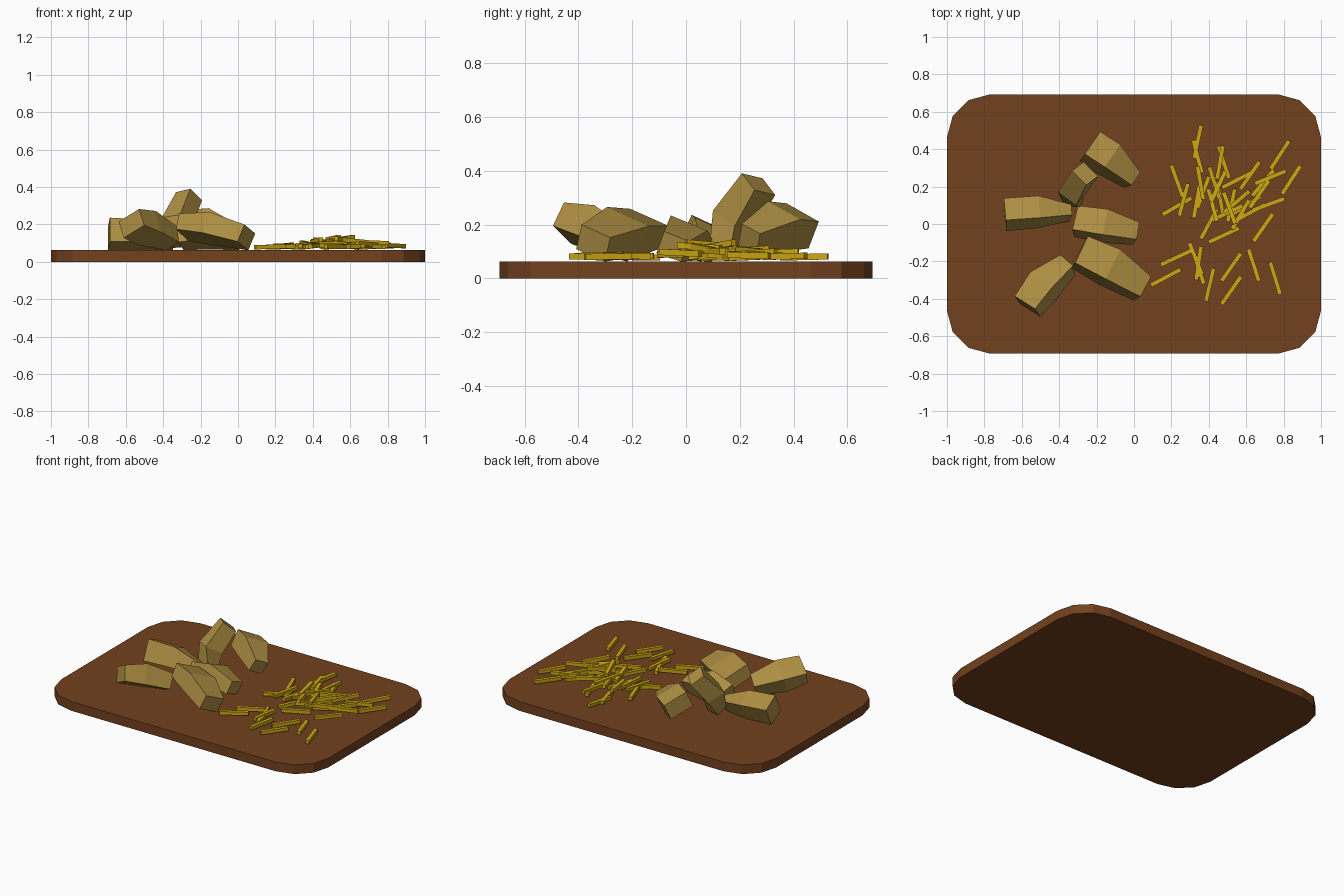
import bpy, bmesh, math, random
from mathutils import Vector, Matrix

if "Cube" in bpy.data.objects:
    bpy.data.objects.remove(bpy.data.objects["Cube"])

random.seed(4)

def material(name, rgb):
    m = bpy.data.materials.new(name)
    m.diffuse_color = (*rgb, 1)
    m.use_nodes = True
    m.node_tree.nodes["Principled BSDF"].inputs["Base Color"].default_value = m.diffuse_color
    return m

def finish(name, bm, mat):
    bmesh.ops.recalc_face_normals(bm, faces=bm.faces)
    me = bpy.data.meshes.new(name)
    bm.to_mesh(me)
    bm.free()
    me.materials.append(mat)
    ob = bpy.data.objects.new(name, me)
    bpy.context.collection.objects.link(ob)
    return ob

wood = material("wood", (.17, .053, .013))
skin = material("wedge_skin", (.42, .27, .055))
gold = material("stick_gold", (.62, .39, .006))
TOP = 0.062

# Serving board: rounded rectangle with three segments per corner
bm = bmesh.new()
R, ring = 0.23, []
for cx, cy, start in ((1, 1, 0), (-1, 1, 90), (-1, -1, 180), (1, -1, 270)):
    for i in range(4):
        a = math.radians(start + 30 * i)
        ring.append(bm.verts.new((cx * (1 - R) + R * math.cos(a),
                                  cy * (.693 - R) + R * math.sin(a), 0)))
base = bm.faces.new(ring)
ext = bmesh.ops.extrude_face_region(bm, geom=[base], use_keep_orig=True)
for v in ext["geom"]:
    if isinstance(v, bmesh.types.BMVert):
        v.co.z = TOP
finish("board", bm, wood)

# Chunky bent wedges: rectangular sections swept along a three-point spine
def wedge(name, spine, sizes, roll):
    bm = bmesh.new()
    pts = [Vector(p) for p in spine]
    rings = []
    for i, p in enumerate(pts):
        t = (pts[min(i + 1, 2)] - pts[max(i - 1, 0)]).normalized()
        side = t.cross(Vector((0, 0, 1))).normalized()
        rot = Matrix.Rotation(math.radians(roll), 3, t)
        u, n = rot @ side, rot @ side.cross(t)
        w, h = sizes[i]
        ring = []
        for a, b in ((-1, -1), (1, -1), (1, 1), (-1, 1)):
            co = p + u * a * w / 2 + n * b * h / 2
            co.z = max(co.z, TOP)
            ring.append(bm.verts.new(co))
        rings.append(ring)
    for r, s in zip(rings, rings[1:]):
        for k in range(4):
            bm.faces.new((r[k], r[(k + 1) % 4], s[(k + 1) % 4], s[k]))
    bm.faces.new(rings[0])
    bm.faces.new(rings[-1])
    finish(name, bm, skin)

wedge("wedge_left", [(-.69, .05, .145), (-.51, .065, .14), (-.34, .06, .11)],
      [(.13, .14), (.13, .13), (.06, .08)], -25)
wedge("wedge_centre", [(-.31, .015, .125), (-.16, -.01, .15), (.01, -.05, .115)],
      [(.14, .1), (.15, .12), (.1, .09)], -22)
wedge("wedge_front", [(-.29, -.15, .185), (-.13, -.23, .175), (.045, -.345, .13)],
      [(.17, .09), (.19, .12), (.13, .1)], -22)
wedge("wedge_front_left", [(-.57, -.44, .205), (-.485, -.33, .18), (-.355, -.22, .125)],
      [(.145, .1), (.16, .13), (.1, .1)], -28)
wedge("wedge_back", [(-.235, .415, .195), (-.14, .35, .195), (-.01, .235, .145)],
      [(.16, .11), (.16, .13), (.09, .09)], -25)
wedge("wedge_standing", [(-.32, .13, .09), (-.325, .175, .215), (-.262, .27, .35)],
      [(.09, .08), (.12, .12), (.11, .1)], -15)

# Scattered thin sticks: x, y, heading in degrees
sticks = [
    (.17, -.285, 28), (.225, -.18, 25), (.23, .095, 30), (.23, .23, -70),
    (.265, .13, 75), (.34, .36, -75), (.34, .44, 78), (.335, .12, 80),
    (.355, .22, -80), (.46, .33, 80), (.48, .33, -72), (.43, .22, -72),
    (.42, .1, -75), (.55, .235, 27), (.62, .26, 55), (.78, .37, 57),
    (.84, .235, 57), (.73, .25, 22), (.72, .105, 20), (.69, -.02, 55),
    (.48, -.06, 25), (.4, .0, 62), (.52, .1, 78), (.55, .12, 40),
    (.6, .1, 32), (.67, .16, 55), (.5, .06, 25), (.51, .085, -70),
    (.52, -.23, 55), (.64, -.22, -72), (.755, -.29, -73), (.52, -.355, 55),
    (.405, -.325, 77), (.33, -.185, -68), (.345, -.21, 82), (.345, -.235, -72),
    (.37, .17, 70), (.46, .14, -80), (.62, .06, 28), (.45, .2, 65),
    (.69, .22, 50), (.57, .05, 60)]
bm = bmesh.new()
for x, y, ang in sticks:
    pile = max(0, 1 - math.hypot((x - .53) / .3, (y - .14) / .28))
    z = .078 + random.random() * (.008 + .05 * pile)
    tilt = random.uniform(-1, 1) * (.03 + .12 * pile)
    M = (Matrix.Translation((x, y, z)) @ Matrix.Rotation(math.radians(ang), 4, 'Z')
         @ Matrix.Rotation(tilt, 4, 'Y') @ Matrix.Diagonal((.18, .023, .023, 1)))
    bmesh.ops.create_cube(bm, size=1, matrix=M)
finish("sticks", bm, gold)
